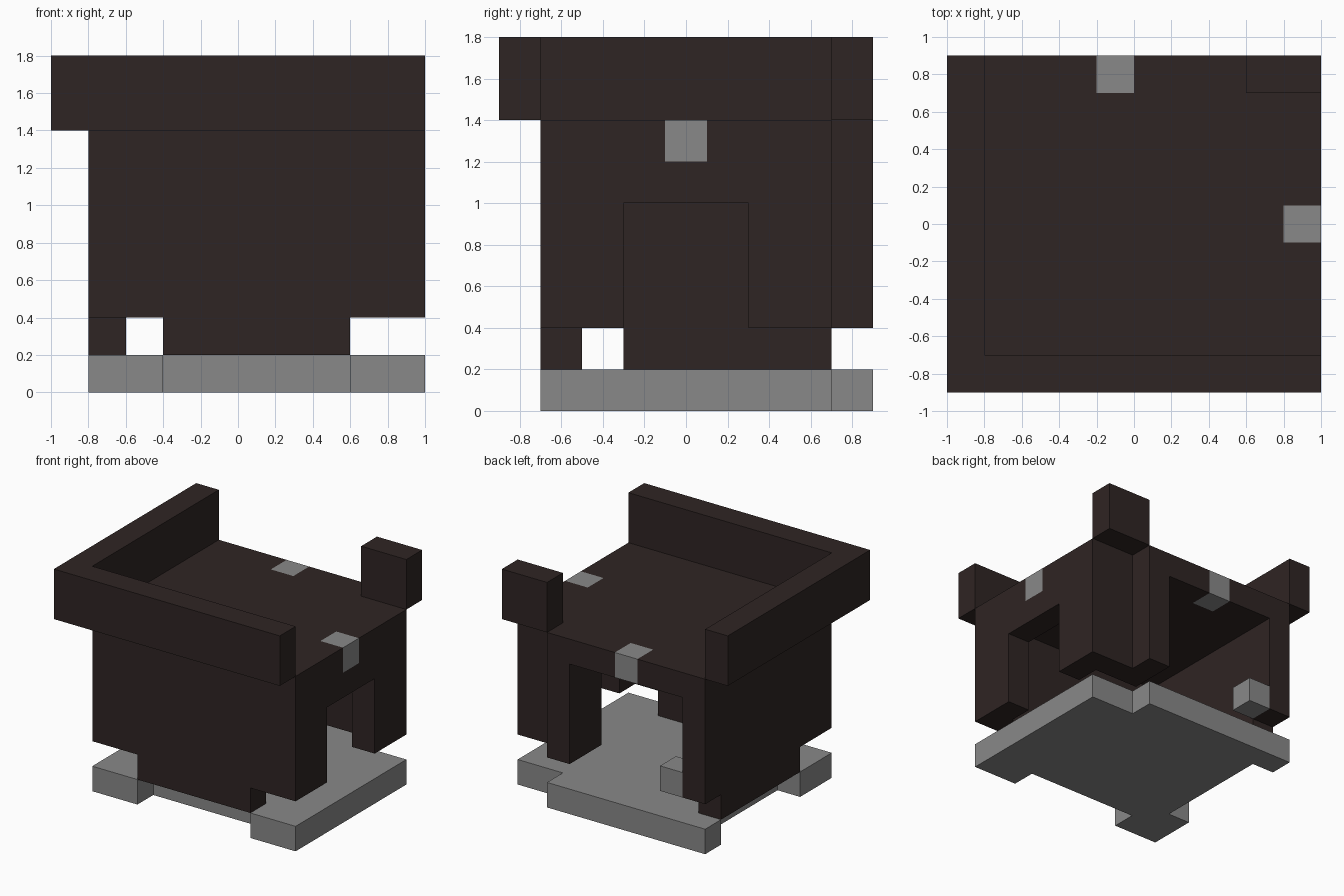
import bpy
import bmesh

CELL = 0.2  # the whole model sits on a block grid of this size

default_cube = bpy.data.objects.get("Cube")
if default_cube:
    bpy.data.objects.remove(default_cube, do_unlink=True)


def make_material(name, color):
    mat = bpy.data.materials.new(name)
    mat.use_nodes = True
    mat.diffuse_color = color
    shader = next(n for n in mat.node_tree.nodes if n.type == "BSDF_PRINCIPLED")
    shader.inputs["Base Color"].default_value = color
    shader.inputs["Roughness"].default_value = 0.9
    return mat


dark_brown = make_material("dark brown", (0.028, 0.018, 0.017, 1))
stone_grey = make_material("stone grey", (0.25, 0.25, 0.25, 1))


def prism(name, outline, bottom, top, material):
    """Extrude a plan outline, given in grid cells, between two levels."""
    bm = bmesh.new()
    corners = [bm.verts.new(((x - 5) * CELL, (y - 4.5) * CELL, bottom * CELL))
               for x, y in outline]
    base = bm.faces.new(corners)
    result = bmesh.ops.extrude_face_region(bm, geom=[base], use_keep_orig=True)
    raised = [v for v in result["geom"] if isinstance(v, bmesh.types.BMVert)]
    bmesh.ops.translate(bm, verts=raised, vec=(0, 0, (top - bottom) * CELL))
    bmesh.ops.recalc_face_normals(bm, faces=bm.faces[:])
    mesh = bpy.data.meshes.new(name)
    bm.to_mesh(mesh)
    bm.free()
    mesh.materials.append(material)
    obj = bpy.data.objects.new(name, mesh)
    bpy.context.collection.objects.link(obj)
    return obj


def block(name, x0, x1, y0, y1, bottom, top, material):
    outline = [(x0, y0), (x1, y0), (x1, y1), (x0, y1)]
    return prism(name, outline, bottom, top, material)


# Floor slab, notched under the two wall skirts and at the back corner
prism("floor",
      [(1, 1), (3, 1), (3, 2), (8, 2), (8, 1), (10, 1), (10, 8), (8, 8),
       (8, 9), (1, 9), (1, 8), (2, 8), (2, 3), (1, 3)],
      0, 1, stone_grey)

# Skirts hanging from the front and side walls
block("front_wall_skirt", 3, 8, 1, 2, 1, 2, dark_brown)
block("side_wall_skirt", 1, 2, 3, 8, 1, 2, dark_brown)

# Walls on either side of the doorway
prism("main_walls",
      [(2, 9), (1, 9), (1, 1), (10, 1), (10, 3), (9, 3), (9, 2), (2, 2)],
      2, 5, dark_brown)
prism("corner_wall",
      [(10, 6), (10, 8), (8, 8), (8, 9), (7, 9), (7, 7), (9, 7), (9, 6)],
      2, 5, dark_brown)

# Continuous wall band that closes the top of the doorway
prism("upper_walls",
      [(2, 9), (1, 9), (1, 1), (10, 1), (10, 8), (8, 8),
       (8, 9), (7, 9), (7, 7), (9, 7), (9, 2), (2, 2)],
      5, 6, dark_brown)

# Roof slab with sockets for the two grey blocks
prism("roof",
      [(1, 1), (10, 1), (10, 4), (9, 4), (9, 5), (10, 5), (10, 8), (8, 8),
       (8, 9), (5, 9), (5, 8), (4, 8), (4, 9), (1, 9)],
      6, 7, dark_brown)
block("side_roof_block", 9, 10, 4, 5, 6, 7, stone_grey)
block("back_roof_block", 4, 5, 8, 9, 6, 7, stone_grey)

# Overhanging parapet and corner post
prism("parapet",
      [(0, 0), (10, 0), (10, 1), (1, 1), (1, 9), (0, 9)],
      7, 9, dark_brown)
block("corner_post", 8, 10, 8, 9, 7, 9, dark_brown)

# Small block in the back opening
block("doorway_block", 2, 3, 8, 9, 2, 3, stone_grey)

# Raise the walls and roof onto the grid levels: bands span 2-5, 5-6 and 6-7
for part, level in (("main_walls", 5), ("corner_wall", 5)):
    for vert in bpy.data.objects[part].data.vertices:
        if vert.co.z > level * CELL - CELL:
            vert.co.z = level * CELL
